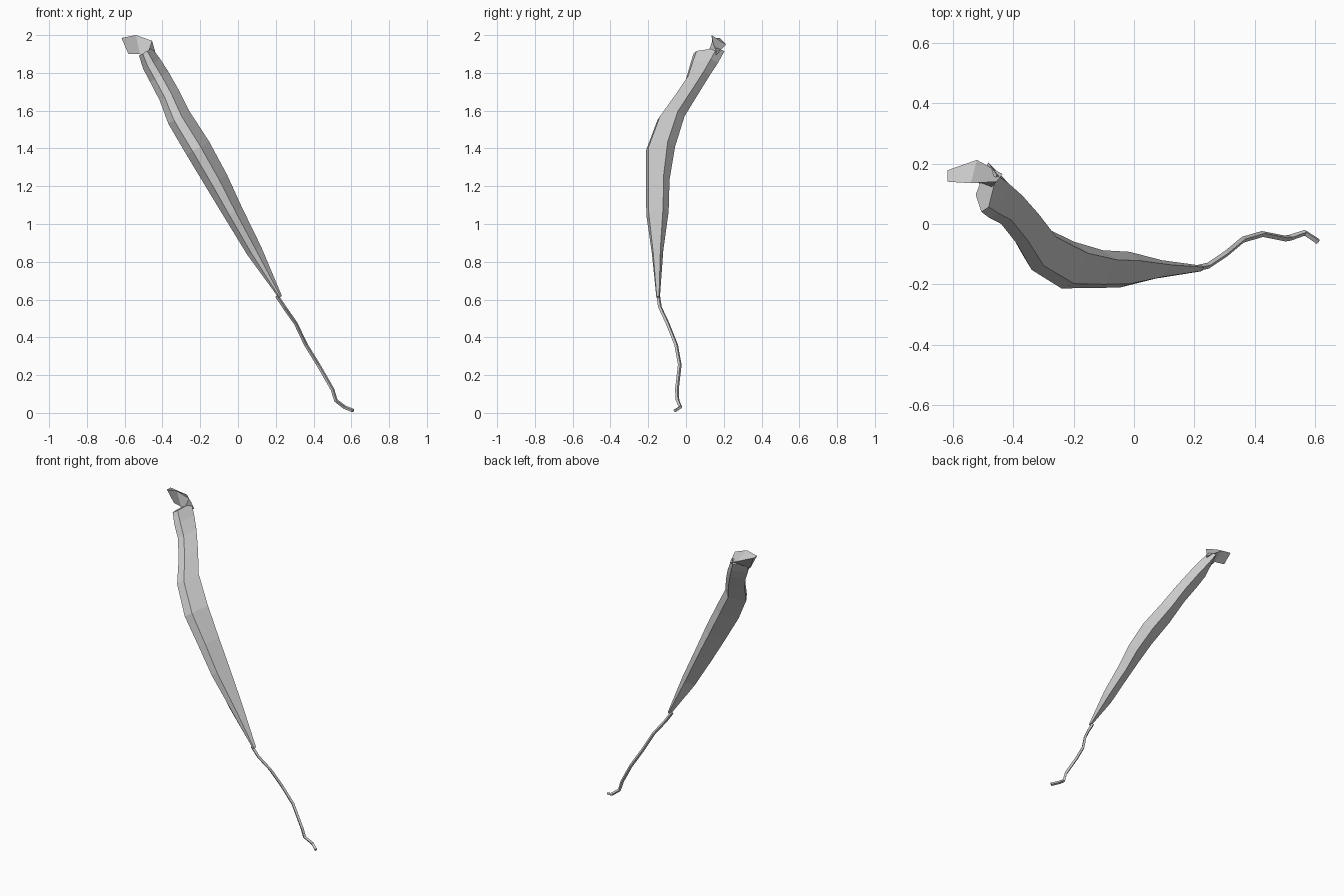
import bpy, bmesh, math

S, C = 0.5, math.sqrt(0.75)   # the body leans 30 degrees from vertical


def loft(name, rings):
    """Skin equal-sized closed rings and cap both ends."""
    bm = bmesh.new()
    vs = [[bm.verts.new(p) for p in r] for r in rings]
    k = len(vs[0])
    for a, b in zip(vs, vs[1:]):
        for i in range(k):
            j = (i + 1) % k
            bm.faces.new((a[i], a[j], b[j], b[i]))
    bm.faces.new(vs[0])
    bm.faces.new(vs[-1])
    bmesh.ops.recalc_face_normals(bm, faces=bm.faces)
    me = bpy.data.meshes.new(name)
    bm.to_mesh(me)
    bm.free()
    ob = bpy.data.objects.new(name, me)
    bpy.context.collection.objects.link(ob)
    return ob


# Belly: five-sided section (fractions across the lean and front to back)
section = [(0.27, 0.0), (0.62, 0.10), (1.0, 0.75), (0.6, 1.0), (0.0, 0.35)]
# station along lean, lower side, upper side, front y, back y
stations = [
    (1.90, 0.492, 0.572, 0.040, 0.204),
    (1.83, 0.476, 0.580, 0.020, 0.170),
    (1.75, 0.473, 0.584, 0.000, 0.125),
    (1.64, 0.468, 0.583, -0.065, 0.065),
    (1.51, 0.446, 0.576, -0.152, -0.008),
    (1.32, 0.447, 0.586, -0.213, -0.058),
    (1.12, 0.451, 0.580, -0.212, -0.087),
    (0.93, 0.455, 0.562, -0.210, -0.092),
    (0.70, 0.461, 0.546, -0.181, -0.120),
    (0.42, 0.491, 0.511, -0.157, -0.138),
]
rings = []
for t, n0, n1, y0, y1 in stations:
    ring = []
    for u, v in section:
        n, y = n0 + u * (n1 - n0), y0 + v * (y1 - y0)
        ring.append((C * n - S * t, y, S * n + C * t))
    rings.append(ring)
loft("belly", rings)

# Flared upper attachment, a bent wedge
loft("upper_attachment", [
    [(-0.617, 0.14, 1.985), (-0.617, 0.178, 1.985), (-0.58, 0.16, 1.90)],
    [(-0.54, 0.135, 2.0), (-0.52, 0.212, 1.95), (-0.52, 0.145, 1.90)],
    [(-0.455, 0.14, 1.97), (-0.435, 0.165, 1.90), (-0.49, 0.10, 1.86)],
])

# Thin tendon down to the floor
path = [(0.205, -0.147, 0.62), (0.245, -0.138, 0.56), (0.305, -0.098, 0.475),
        (0.36, -0.052, 0.36), (0.425, -0.033, 0.255), (0.50, -0.048, 0.125),
        (0.518, -0.045, 0.066), (0.565, -0.029, 0.03), (0.609, -0.058, 0.012)]
cu = bpy.data.curves.new("tendon", 'CURVE')
cu.dimensions = '3D'
cu.bevel_depth = 0.01
cu.bevel_resolution = 0
cu.use_fill_caps = True
sp = cu.splines.new('POLY')
sp.points.add(len(path) - 1)
for p, co in zip(sp.points, path):
    p.co = (*co, 1)
sp.use_smooth = False
bpy.context.collection.objects.link(bpy.data.objects.new("tendon", cu))
